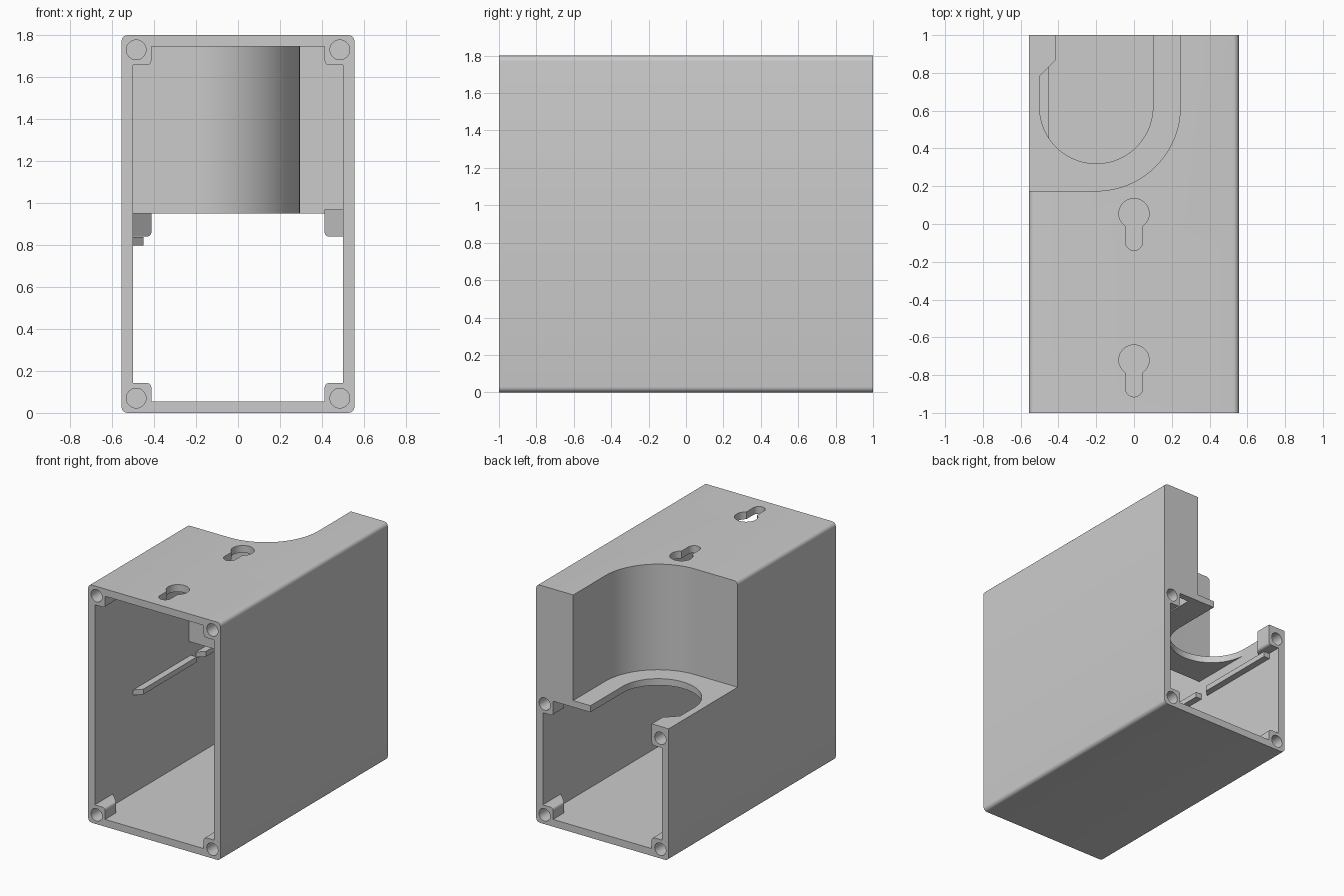
import bpy, bmesh, math

if "Cube" in bpy.data.objects:
    bpy.data.objects.remove(bpy.data.objects["Cube"])

grey = bpy.data.materials.new("matte grey")
grey.use_nodes = True
grey.diffuse_color = (0.6, 0.6, 0.6, 1)
grey.node_tree.nodes["Principled BSDF"].inputs["Base Color"].default_value = (0.6, 0.6, 0.6, 1)

W, H, L, T = 0.555, 1.8, 1.0, 0.055   # half width, height, half length, wall
OVER = 1.1                            # parts overrun the ends, then get trimmed


def finish(bm, name):
    bmesh.ops.recalc_face_normals(bm, faces=bm.faces)
    mesh = bpy.data.meshes.new(name)
    bm.to_mesh(mesh)
    bm.free()
    mesh.materials.append(grey)
    ob = bpy.data.objects.new(name, mesh)
    bpy.context.collection.objects.link(ob)
    return ob


def prism(name, points, z0, z1, rounded=None, radius=0.02):
    """Extrude an xy outline from z0 to z1; optionally round edges picked by a rule."""
    bm = bmesh.new()
    face = bm.faces.new([bm.verts.new((x, y, z0)) for x, y in points])
    top = bmesh.ops.extrude_face_region(bm, geom=[face])["geom"]
    bmesh.ops.translate(bm, verts=[v for v in top if isinstance(v, bmesh.types.BMVert)],
                        vec=(0, 0, z1 - z0))
    if rounded:
        edges = [e for e in bm.edges if rounded(e)]
        bmesh.ops.bevel(bm, geom=edges, offset=radius, segments=5, profile=0.5, affect='EDGES')
    return finish(bm, name)


def box(name, x0, x1, y0, y1, z0, z1, **kw):
    return prism(name, [(x0, y0), (x1, y0), (x1, y1), (x0, y1)], z0, z1, **kw)


def arc(cx, cy, r, a0, a1, n):
    return [(cx + r * math.cos(math.radians(a0 + (a1 - a0) * i / n)),
             cy + r * math.sin(math.radians(a0 + (a1 - a0) * i / n))) for i in range(n + 1)]


def combine(target, tool, how):
    mod = target.modifiers.new(how, 'BOOLEAN')
    mod.operation, mod.solver, mod.object = how, 'EXACT', tool
    bpy.context.view_layer.objects.active = target
    bpy.ops.object.modifier_apply(modifier=mod.name)
    bpy.data.objects.remove(tool)


def add(tool):
    combine(body, tool, 'UNION')


def cut(tool):
    combine(body, tool, 'DIFFERENCE')


def along_y(e):
    a, b = (v.co for v in e.verts)
    return abs(a.x - b.x) < 1e-4 and abs(a.z - b.z) < 1e-4


# Rectangular sleeve with softened long edges
body = box("enclosure_body", -W, W, -OVER, OVER, 0, H, rounded=along_y, radius=0.03)
cut(box("sleeve_bore", -W + T, W - T, -2, 2, T, H - T))

# Corner pocket: liner, closing panel, then the recess itself
CX, CY, R, FLOOR = -0.2, 0.62, 0.445, 1.0


def pocket(r, x_left, y_end):
    return [(x_left, CY - r)] + arc(CX, CY, r, -90, 0, 32) + [(CX + r, y_end), (x_left, y_end)]


add(prism("pocket_liner", pocket(R + 0.05, -0.53, OVER), FLOOR - 0.05, H - 0.03))
add(box("back_panel", 0.27, W - 0.03, 0.95, OVER, FLOOR - 0.05, H - 0.03))
cut(prism("pocket_recess", pocket(R, -1, 2), FLOOR, 2))

# U-shaped opening in the pocket floor
cut(prism("floor_opening", arc(CX, CY, 0.3, -180, 0, 48) + [(CX + 0.3, 2), (CX - 0.3, 2)],
          0.9, 1.2))


# Tapered screw bosses in the corners of both ends
def boss(sx, sy, z0, z1, inner_z):
    inner, wall = 0.413, W - 0.03
    outline = [(wall, OVER), (inner, OVER), (inner, 0.87), (wall, 0.758)]

    def inner_edge(e):
        return along_y(e) and all(abs(abs(v.co.x) - inner) < 1e-4 and
                                  abs(v.co.z - inner_z) < 1e-4 for v in e.verts)
    add(prism("boss", [(sx * x, sy * y) for x, y in outline], z0, z1, rounded=inner_edge))


HX, HZ = 0.485, 0.07
screws = []
for sx in (-1, 1):
    for sy in (-1, 1):
        boss(sx, sy, 0.03, 0.142, 0.142)
        screws.append((sx, sy, HZ))
    boss(sx, -1, H - 0.142, H - 0.03, H - 0.142)
    screws.append((sx, -1, H - HZ))
    boss(sx, 1, 0.84, FLOOR if sx < 0 else 0.97, 0.84)
    screws.append((sx, 1, 0.91))

# Card rail on the right wall, split by a small gap
for y0, y1 in ((-0.54, 0.15), (0.21, 0.9)):
    add(prism("rail", [(-0.53, y0 - 0.03), (-0.45, y0 + 0.05), (-0.45, y1), (-0.53, y1)], 0.797, 0.837))

# Trim both ends flat
combine(body, box("trim", -1, 1, -L, L, -1, 3), 'INTERSECT')

# Blind screw holes
for sx, sy, z in screws:
    bpy.ops.mesh.primitive_cylinder_add(vertices=32, radius=0.047, depth=0.3,
                                        location=(sx * HX, sy * L, z),
                                        rotation=(math.pi / 2, 0, 0))
    cut(bpy.context.object)

# Keyhole hangers through the top
for y in (0.055, -0.72):
    a = math.degrees(math.asin(0.045 / 0.08))
    outline = arc(0, y, 0.08, -90 + a, 270 - a, 40) + arc(0, y - 0.15, 0.045, 180, 360, 16)
    cut(prism("keyhole", outline, H - 0.1, H + 0.1))

bpy.ops.object.select_all(action='DESELECT')
body.select_set(True)
bpy.context.view_layer.objects.active = body
bpy.ops.object.shade_smooth_by_angle(angle=math.radians(30))
